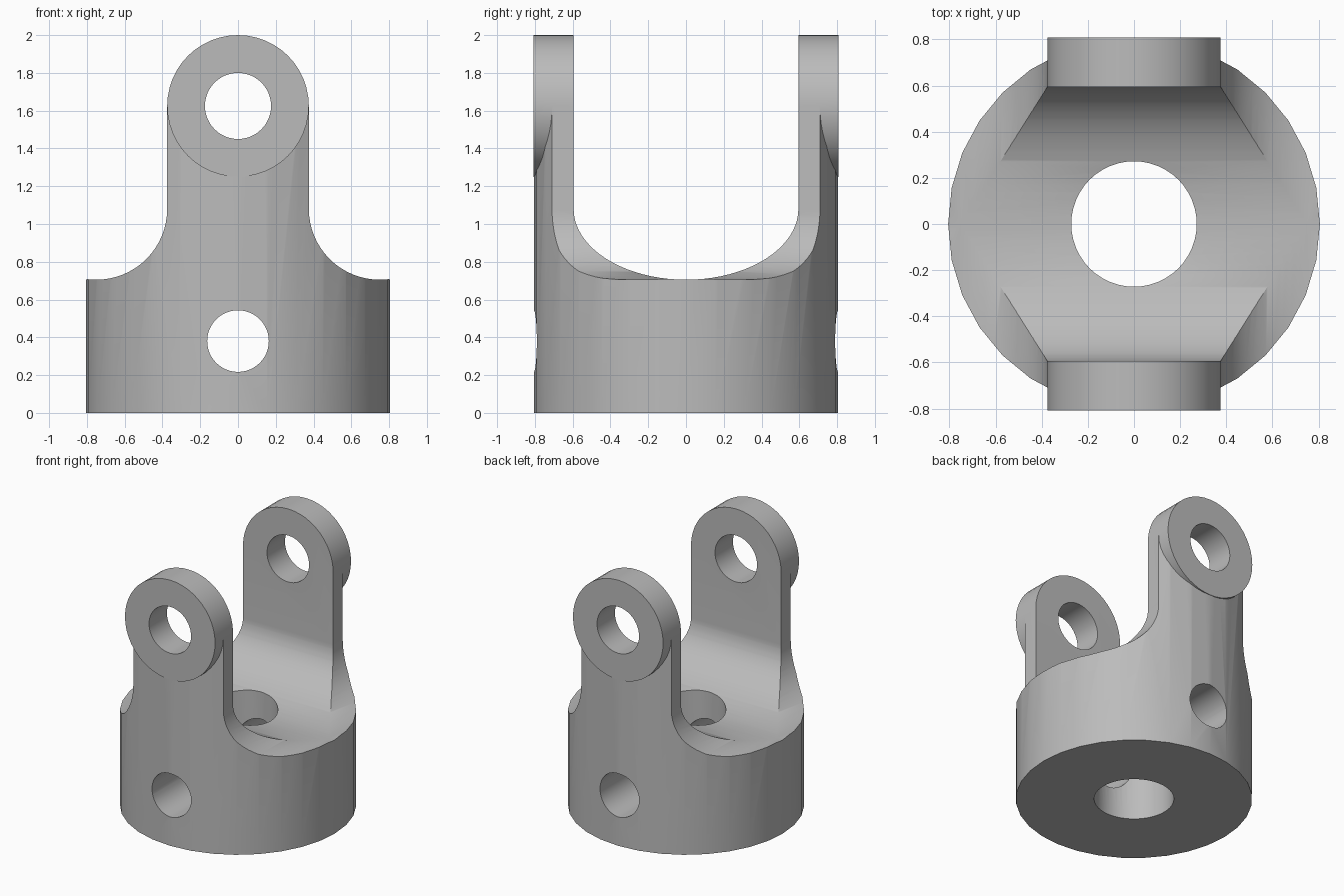
import bpy
import bmesh
from math import sin, cos, pi

cube = bpy.data.objects.get("Cube")
if cube:
    bpy.data.objects.remove(cube, do_unlink=True)

R, ARM, SLOT = 0.806, 0.375, 0.595      # body radius, arm half width, slot half width
SHOULDER, PIN, SIDE = 1.08, 1.625, 0.38  # heights of shoulder, pin axis, cross hole

metal = bpy.data.materials.new("grey metal")
metal.use_nodes = True
grey = (0.5, 0.5, 0.5, 1)
metal.diffuse_color = grey
metal.node_tree.nodes["Principled BSDF"].inputs["Base Color"].default_value = grey


def prism(name, outline, place, depth):
    """Extrude a 2D outline symmetrically; place(a, b, d) gives the 3D point."""
    bm = bmesh.new()
    face = bm.faces.new([bm.verts.new(place(a, b, -depth)) for a, b in outline])
    shift = [q - p for p, q in zip(place(0, 0, -depth), place(0, 0, depth))]
    ext = bmesh.ops.extrude_face_region(bm, geom=[face])["geom"]
    bmesh.ops.translate(bm, vec=shift,
                        verts=[v for v in ext if isinstance(v, bmesh.types.BMVert)])
    bmesh.ops.recalc_face_normals(bm, faces=bm.faces)
    mesh = bpy.data.meshes.new(name)
    bm.to_mesh(mesh)
    bm.free()
    mesh.materials.append(metal)
    ob = bpy.data.objects.new(name, mesh)
    bpy.context.collection.objects.link(ob)
    return ob


def along_y(a, b, d):
    return (a, d, b)


def along_x(a, b, d):
    return (d, a, b)


def circle(r, height, n=48):
    return [(r * cos(2 * pi * i / n), height + r * sin(2 * pi * i / n)) for i in range(n)]


def combine(target, tool, operation):
    mod = target.modifiers.new(operation, 'BOOLEAN')
    mod.operation, mod.object, mod.solver = operation, tool, 'EXACT'
    bpy.context.view_layer.objects.active = target
    bpy.ops.object.modifier_apply(modifier=mod.name)
    bpy.data.objects.remove(tool, do_unlink=True)


# Round body, up to the pin axis
yoke = prism("yoke_body", circle(R, 0, 32), lambda a, b, d: (a, b, d + PIN / 2), PIN / 2)

# Front outline: wide base, concave shoulders, narrow arms
steps = [i / 16 for i in range(23)]
half = [(2 * ARM - ARM * cos(t * pi / 2), SHOULDER - ARM * sin(t * pi / 2))
        for t in steps]
half = [(ARM, 1.8)] + half + [(half[-1][0], -0.1)]
outline = half + [(-x, z) for x, z in reversed(half)]
combine(yoke, prism("front_outline", outline, along_y, 1), 'INTERSECT')

# Round ears at the arm tops
combine(yoke, prism("ears", circle(ARM, PIN), along_y, R + 0.002), 'UNION')

# Slot between the arms, with an elliptical floor
floor = [(-SLOT * cos(pi * i / 40), SHOULDER - ARM * sin(pi * i / 40)) for i in range(41)]
slot = [(-SLOT, 2.2)] + floor + [(SLOT, 2.2)]
combine(yoke, prism("slot", slot, along_x, 1), 'DIFFERENCE')

# Pin holes, cross hole and centre bore
combine(yoke, prism("pin_holes", circle(0.175, PIN), along_y, 1), 'DIFFERENCE')
combine(yoke, prism("cross_hole", circle(0.163, SIDE), along_y, 1), 'DIFFERENCE')
combine(yoke, prism("bore", circle(0.272, 0), lambda a, b, d: (a, b, d), 1.2), 'DIFFERENCE')

# Smooth curves with crisp edges
bpy.ops.object.select_all(action='DESELECT')
yoke.select_set(True)
bpy.context.view_layer.objects.active = yoke
bpy.ops.object.shade_smooth_by_angle(angle=pi / 6)
